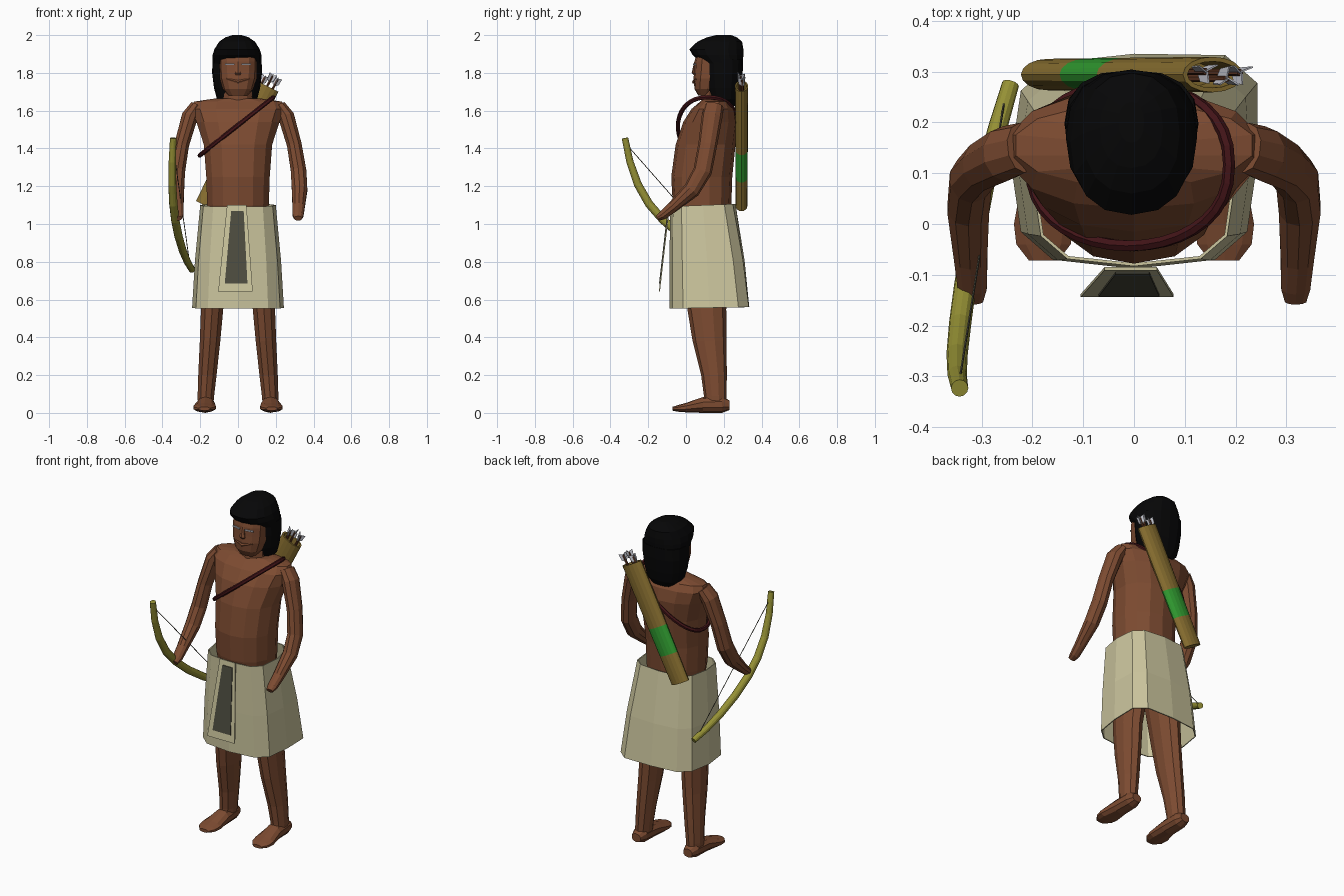
import bpy, bmesh, math
from mathutils import Vector as V

if "Cube" in bpy.data.objects:
    bpy.data.objects.remove(bpy.data.objects["Cube"])


def mat(name, r, g, b):
    m = bpy.data.materials.new(name)
    m.diffuse_color = (r, g, b, 1)
    m.use_nodes = True
    m.node_tree.nodes["Principled BSDF"].inputs["Base Color"].default_value = m.diffuse_color
    return m


SKIN = mat("brown skin", .205, .071, .031)
HAIR = mat("black hair", .002, .002, .0022)
LINEN = mat("pale linen", .60, .56, .34)
PANEL = mat("dark panel", .075, .073, .05)
LEATHER = mat("tan leather", .25, .16, .03)
GREEN = mat("green band", .03, .33, .03)
WOOD = mat("olive bow wood", .30, .28, .035)
RED = mat("dark red strap", .055, .007, .009)
GREY = mat("grey feather", .55, .56, .62)
SHAFT = mat("dark shaft", .11, .035, .015)


def finish(name, bm, mats, normals=True):
    if normals:
        bmesh.ops.recalc_face_normals(bm, faces=bm.faces)
    me = bpy.data.meshes.new(name)
    bm.to_mesh(me)
    bm.free()
    for m in mats:
        me.materials.append(m)
    ob = bpy.data.objects.new(name, me)
    bpy.context.collection.objects.link(ob)
    return ob


def loft(name, rings, mats, sides=12, axis=None, ref=(0, 1, 0), p=2, caps=True, seg=None, closed=False):
    """Skin rings (centre, a, b); each ring lies across the axis or the path direction."""
    if not isinstance(mats, list):
        mats = [mats]
    bm = bmesh.new()
    n = len(rings)
    loops = []
    for k, (c, a, b) in enumerate(rings):
        if axis:
            t = V(axis)
        elif closed:
            t = V(rings[(k + 1) % n][0]) - V(rings[k - 1][0])
        else:
            t = V(rings[min(k + 1, n - 1)][0]) - V(rings[max(k - 1, 0)][0])
        t.normalize()
        v = V(ref) - t * t.dot(V(ref))
        v.normalize()
        u = v.cross(t)
        loop = []
        for i in range(sides):
            w = 2 * math.pi * i / sides + math.pi / 2
            x, y = math.cos(w), math.sin(w)
            x = math.copysign(abs(x) ** (2 / p), x) * a
            y = math.copysign(abs(y) ** (2 / p), y) * b
            loop.append(bm.verts.new(V(c) + u * x + v * y))
        loops.append(loop)
    for k in range(n if closed else n - 1):
        A, B = loops[k], loops[(k + 1) % n]
        for i in range(sides):
            j = (i + 1) % sides
            f = bm.faces.new((A[i], A[j], B[j], B[i]))
            f.material_index = seg[k] if seg else 0
    if caps and not closed:
        bm.faces.new(loops[0])
        bm.faces.new(loops[-1])
    return finish(name, bm, mats)


def stack(name, rows, m, x=0, **kw):
    """Upright loft from rows of (z, front y, back y, half width)."""
    return loft(name, [((x, (f + b) / 2, z), w, (b - f) / 2) for z, f, b, w in rows],
                m, axis=(0, 0, 1), **kw)


def plate(name, pts, m, thick=.008):
    bm = bmesh.new()
    f = bm.faces.new([bm.verts.new(q) for q in pts])
    r = bmesh.ops.extrude_face_region(bm, geom=[f])
    for e in r["geom"]:
        if isinstance(e, bmesh.types.BMVert):
            e.co.y -= thick
    return finish(name, bm, [m])


# Body and head
stack("torso", [(1.0, -.05, .24, .155), (1.1, -.07, .24, .167), (1.25, -.078, .245, .172),
                (1.42, -.055, .262, .185), (1.54, -.015, .275, .225), (1.61, .03, .262, .252),
                (1.648, .075, .235, .238), (1.665, .09, .21, .12)], SKIN, sides=14, p=2.2)
stack("neck", [(1.62, .08, .22, .085), (1.78, .085, .21, .068)], SKIN, sides=10)
stack("head", [(1.68, .065, .14, .05), (1.715, .045, .18, .08), (1.77, .04, .21, .097),
               (1.81, .043, .22, .1), (1.86, .045, .23, .102), (1.92, .06, .22, .1)], SKIN, p=2.5)
loft("nose", [((0, .05, 1.86), .008, .006), ((0, .042, 1.80), .02, .012), ((0, .045, 1.79), .014, .006)],
     SKIN, sides=6, axis=(0, 0, 1))
loft("lips", [((-.06, .055, 1.768), .005, .006), ((0, .041, 1.752), .01, .009), ((.06, .055, 1.768), .005, .006)],
     SKIN, sides=6)
for s, side in ((1, "left"), (-1, "right")):
    plate(side + "_eye", [(s * .018, .043, 1.842), (s * .068, .053, 1.842),
                          (s * .068, .053, 1.850), (s * .018, .043, 1.850)], GREY, .006)

# Hair: crown with a fringe, and long hair at the back
stack("hair_crown", [(1.845, .09, .3, .130), (1.895, .035, .304, .129), (1.925, .018, .304, .12),
                     (1.965, .06, .297, .095), (1.988, .11, .27, .062), (2.0, .16, .24, .025)],
      HAIR, x=-.005, sides=16, p=2.3)
stack("long_hair", [(1.625, .165, .26, .07), (1.66, .125, .278, .106), (1.72, .105, .29, .122),
                    (1.80, .095, .3, .132), (1.87, .09, .303, .13)], HAIR, x=-.005, sides=16, p=2.5)

# Arms, legs and feet
for s, side in ((1, "left"), (-1, "right")):
    arm = [(.22, .15, 1.625, .035, .05), (.255, .138, 1.57, .045, .055), (.298, .115, 1.42, .041, .05),
           (.321, .088, 1.28, .043, .05), (.326, .03, 1.18, .043, .045), (.321, -.07, 1.09, .034, .03),
           (.318, -.125, 1.045, .03, .024), (.318, -.152, 1.03, .022, .014)]
    loft(side + "_arm", [((s * x, y, z), a, b) for x, y, z, a, b in arm], SKIN, sides=10)
    leg = [(.95, .09, .11, .085, .13), (.55, .137, .11, .062, .103), (.38, .148, .125, .057, .09),
           (.2, .162, .148, .051, .068), (.09, .17, .155, .046, .06), (.03, .172, .155, .042, .06)]
    loft(side + "_leg", [((s * x, y, z), a, b) for z, x, y, a, b in leg], SKIN, sides=10, axis=(0, 0, 1))
    foot = [(.23, .172, .04, .03, .025), (.19, .172, .045, .045, .045), (.09, .172, .042, .05, .042),
            (.0, .177, .028, .062, .025), (-.04, .178, .024, .056, .018), (-.072, .178, .022, .03, .01)]
    loft(side + "_foot", [((s * x, y, z), a, b) for y, x, z, a, b in foot], SKIN, sides=10,
         axis=(0, 1, 0), ref=(0, 0, 1), p=2.2)

# Wrapped skirt, open at both ends, with its loose corner at the back left
skirt = stack("skirt", [(.552, -.088, .335, .243), (.8, -.088, .31, .228), (1.1, -.083, .262, .200)],
              LINEN, caps=False, p=3.3)
for v in skirt.data.vertices:
    if v.co.x > .1 and v.co.y > .2:
        v.co += V((.02, .015, 0)) * (1.1 - v.co.z) / .55
    v.co.z += .04 * (v.co.y - .1) if v.co.z > 1 else .02 * (v.co.y + .088)
sol = skirt.modifiers.new("cloth thickness", "SOLIDIFY")
sol.thickness = .006


# Hanging front flap with a dark panel
def flap(name, x0, x1, x2, x3, top, bottom, m, off):
    def q(x, z):
        return (x, -.085 - .052 * (1.1 - z) / .45 - off, z)
    plate(name, [q(x0, bottom), q(x1, bottom), q(x2, top), q(x3, top)], m, .006)


flap("front_flap", -.105, .078, .045, -.058, 1.1, .642, LINEN, 0)
flap("flap_panel", -.07, .05, .03, -.036, 1.07, .685, PANEL, .004)

# Quiver with a green band and an open mouth
lo, hi = V((-.169, .294, 1.095)), V((.155, .294, 1.73))
d = (hi - lo).normalized()
across = V((d.z, 0, -d.x))
rows = [(0, .06, .031), (.24, .062, .032), (.47, .064, .033), (1, .066, .035), (1, .056, .026), (.85, .055, .025)]
loft("quiver", [(lo.lerp(hi, t), a, b) for t, a, b in rows], [LEATHER, GREEN], sides=16, axis=d,
     seg=[0, 1, 0, 0, 0])

# Arrows in the quiver, each with three vanes
for k, (o, dy, up) in enumerate(((-.03, .006, .035), (.0, -.008, .06), (.03, .004, .055))):
    base = hi + across * o + V((0, dy, 0)) - d * .11
    tip = hi + across * o * 1.1 + V((0, dy, 0)) + d * up
    loft("arrow_shaft_%d" % k, [(base, .007, .007), (tip, .007, .007)], SHAFT, sides=6)
    bm = bmesh.new()
    for j in range(3):
        w = 2 * math.pi * j / 3 + .5 + k
        r = across * math.cos(w) + V((0, math.sin(w), 0))
        bm.faces.new([bm.verts.new(q) for q in (tip - d * .04, tip - d * .025 + r * .02,
                                               tip + d * .012 + r * .024, tip + d * .004)])
    finish("arrow_vanes_%d" % k, bm, [GREY], False).modifiers.new("vane", "SOLIDIFY").thickness = .003

# Strap: a slanted loop over one shoulder and under the other arm
ring = []
for i in range(36):
    w = 2 * math.pi * i / 36
    cx, sy = math.cos(w), math.sin(w)
    y = .117 + .16 * math.copysign(abs(sy) ** .85, sy)
    x = -.008 + .195 * cx
    ring.append(((x, y, 1.365 + .79 * (x + .2)), .012, .012))
loft("shoulder_strap", ring, RED, sides=6, ref=(-.6, 0, .8), closed=True)

# Bow held in the right hand, and its string
bow = [(-.343, -.323, 1.455), (-.348, -.297, 1.33), (-.348, -.255, 1.21), (-.342, -.195, 1.105),
       (-.332, -.12, 1.02), (-.315, -.02, .935), (-.293, .09, .86), (-.268, .19, .80), (-.243, .275, .757)]
loft("bow", [(q, r, r) for q, r in zip(bow, (.017, .019, .021, .022, .022, .022, .021, .019, .017))],
     WOOD, sides=12, ref=(1, 0, 0))
loft("bow_string", [((-.343, -.305, 1.41), .0022, .0022), ((-.255, .245, .785), .0022, .0022)],
     PANEL, sides=5, ref=(1, 0, 0))
